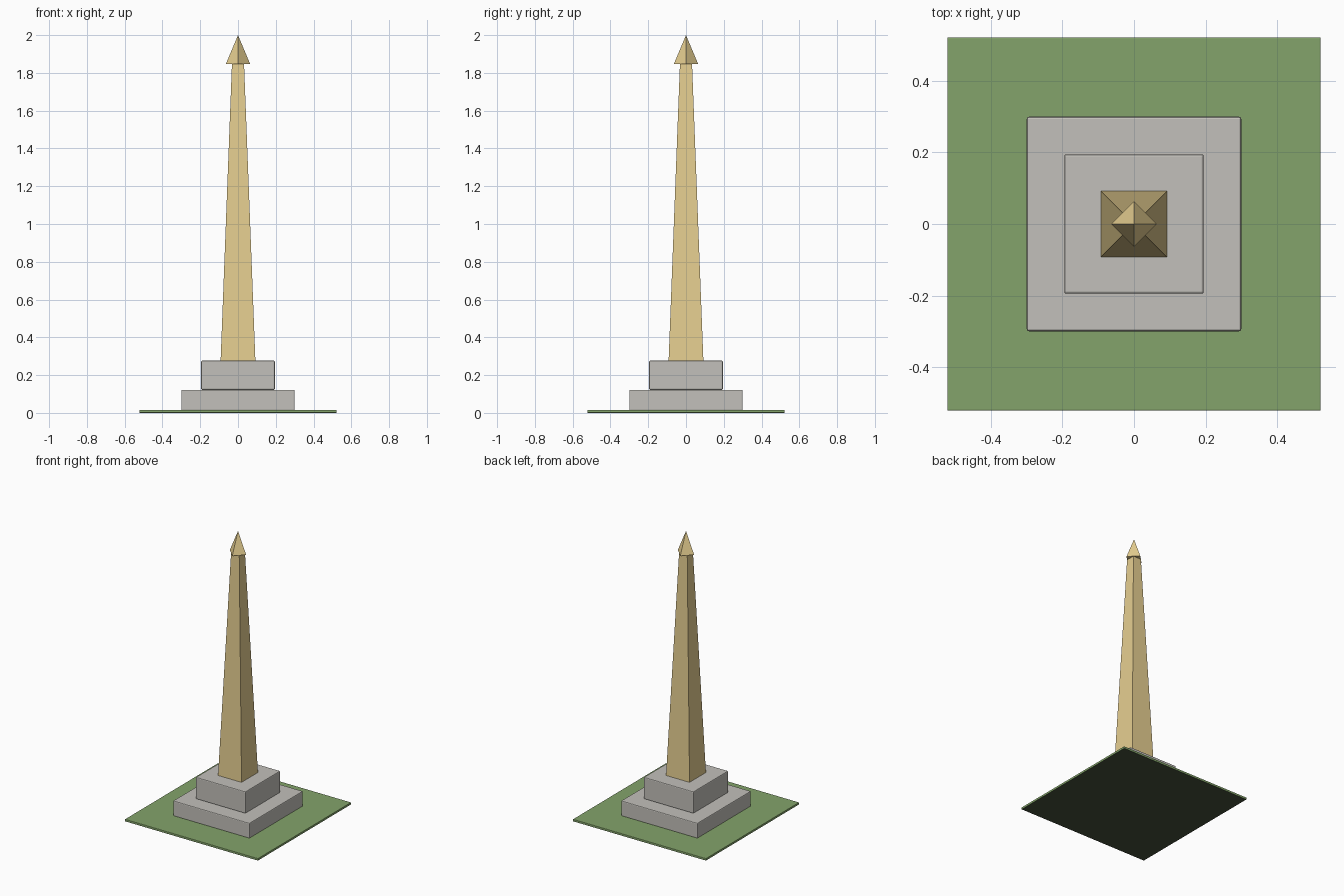
import bpy
import math

if "Cube" in bpy.data.objects:
    bpy.data.objects.remove(bpy.data.objects["Cube"])


def material(name, rgb):
    m = bpy.data.materials.new(name)
    m.diffuse_color = (*rgb, 1.0)
    m.use_nodes = True
    m.node_tree.nodes["Principled BSDF"].inputs["Base Color"].default_value = m.diffuse_color
    return m


grass = material("grass green", (0.23, 0.37, 0.145))
soil = material("dark soil", (0.06, 0.08, 0.045))
stone = material("grey stone", (0.545, 0.53, 0.495))
sand = material("sandstone", (0.79, 0.62, 0.28))


def slab(name, half, z0, z1, mat, bevel):
    """Square block between two heights with softly bevelled edges."""
    bpy.ops.mesh.primitive_cube_add(size=1, location=(0, 0, (z0 + z1) / 2))
    ob = bpy.context.object
    ob.name = name
    ob.scale = (2 * half, 2 * half, z1 - z0)
    bpy.ops.object.transform_apply(location=False, rotation=False, scale=True)
    ob.data.materials.append(mat)
    mod = ob.modifiers.new("soft edges", 'BEVEL')
    mod.width = bevel
    mod.segments = 2
    return ob


def taper(name, r0, r1, z0, z1, turn, mat):
    """Four-sided tapering block or pyramid."""
    bpy.ops.mesh.primitive_cone_add(vertices=4, radius1=r0, radius2=r1, depth=z1 - z0,
                                    location=(0, 0, (z0 + z1) / 2),
                                    rotation=(0, 0, turn))
    ob = bpy.context.object
    ob.name = name
    ob.data.materials.append(mat)
    return ob


# Lawn with a dark underside, and stepped pedestal
lawn = slab("lawn", 0.522, 0.0, 0.016, grass, 0.003)
lawn.data.materials.append(soil)
for face in lawn.data.polygons:
    face.material_index = 1 if face.normal.z < -0.5 else 0
slab("lower_plinth", 0.3, 0.012, 0.122, stone, 0.006)
slab("upper_plinth", 0.195, 0.122, 0.277, stone, 0.006)

# Tapered shaft, and pointed cap turned corner-on to it
taper("shaft", 0.092 * math.sqrt(2), 0.032 * math.sqrt(2), 0.277, 1.848, math.pi / 4, sand)
taper("cap", 0.064, 0.0, 1.848, 2.0, 0.0, sand)
